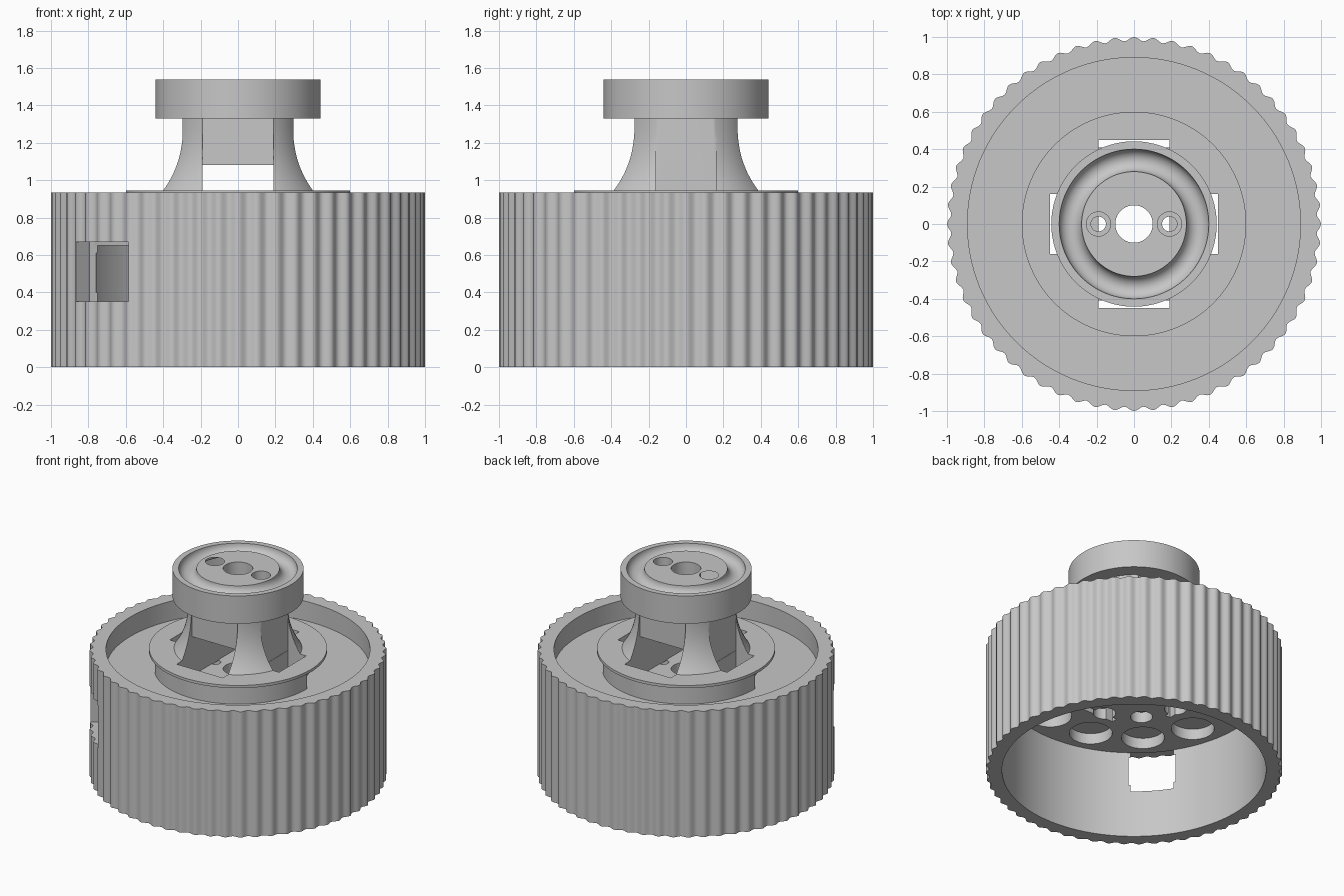
import bpy, bmesh
from math import cos, sin, pi, radians
from mathutils import Matrix

if "Cube" in bpy.data.objects:
    bpy.data.objects.remove(bpy.data.objects["Cube"])

grey = bpy.data.materials.new("plain grey")
grey.use_nodes = True
grey.diffuse_color = (0.57, 0.57, 0.57, 1)
grey.node_tree.nodes["Principled BSDF"].inputs["Base Color"].default_value = (0.57, 0.57, 0.57, 1)


def to_object(name, bm):
    mesh = bpy.data.meshes.new(name)
    bm.to_mesh(mesh)
    bm.free()
    mesh.materials.append(grey)
    obj = bpy.data.objects.new(name, mesh)
    bpy.context.collection.objects.link(obj)
    return obj


def lathe(name, profile, segments=128, ripple=lambda r, a: r):
    """Revolve a closed, counter-clockwise (radius, height) loop around z."""
    bm = bmesh.new()
    rings = []
    for i in range(segments):
        a = 2 * pi * i / segments
        rings.append([bm.verts.new((ripple(r, a) * cos(a), ripple(r, a) * sin(a), z))
                      for r, z in profile])
    n = len(profile)
    for i in range(segments):
        p, q = rings[i], rings[(i + 1) % segments]
        for j in range(n):
            k = (j + 1) % n
            bm.faces.new((p[j], q[j], q[k], p[k]))
    return to_object(name, bm)


def box(x0, x1, y0, y1, z0, z1, turn=0):
    bm = bmesh.new()
    bmesh.ops.create_cube(bm, size=1)
    m = (Matrix.Rotation(radians(turn), 4, 'Z')
         @ Matrix.Translation(((x0 + x1) / 2, (y0 + y1) / 2, (z0 + z1) / 2))
         @ Matrix.Diagonal((x1 - x0, y1 - y0, z1 - z0, 1)))
    bm.transform(m)
    return to_object("cutter", bm)


def rod(x, y, r, z0, z1):
    bm = bmesh.new()
    bmesh.ops.create_cone(bm, cap_ends=True, segments=40, radius1=r, radius2=r, depth=z1 - z0,
                          matrix=Matrix.Translation((x, y, (z0 + z1) / 2)))
    return to_object("cutter", bm)


def carve(obj, cutters):
    """Subtract the cutters; try another solver if one leaves the mesh unchanged."""
    bpy.context.view_layer.objects.active = obj
    for c in cutters:
        c.hide_render = True
        before = len(obj.data.vertices)
        for solver in ('EXACT', 'MANIFOLD', 'FLOAT'):
            mod = obj.modifiers.new("cut", 'BOOLEAN')
            mod.operation = 'DIFFERENCE'
            mod.solver = solver
            mod.object = c
            bpy.context.view_layer.update()
            bpy.ops.object.modifier_apply(modifier=mod.name)
            if len(obj.data.vertices) != before:
                break
        bpy.data.objects.remove(c)


def around(count, radius, start=0):
    for i in range(count):
        a = radians(start) + 2 * pi * i / count
        yield radius * cos(a), radius * sin(a)


def side_slots(x0, x1, y, z0, z1, turn=0):
    """A pair of opposite rectangular slots."""
    return [box(x0, x1, -y, y, z0, z1, turn + s) for s in (0, 180)]


def screw_holes(z0, z1, r=0.04):
    return [rod(x, 0, r, z0, z1) for x in (-0.19, 0.19)]


# fluted outer drum with a framed window
drum = lathe("fluted_drum", [(0.89, 0), (1, 0), (1, 0.935), (0.89, 0.935)], 480,
             lambda r, a: r - 0.011 * (1 - cos(60 * a)) if r > 0.95 else r)
carve(drum, [box(0.7, 1.1, -0.16, 0.16, 0.4, 0.61, 222),
             box(0.878, 1.1, -0.21, 0.21, 0.35, 0.67, 222)])

# inner plate with round pockets underneath
plate = lathe("inner_plate", [(0.1, 0.65), (0.895, 0.65), (0.895, 0.79), (0.1, 0.79)])
pockets = [rod(x, y, 0.145, 0.6, 0.73) for x, y in around(12, 0.69, 15)]
pockets += [rod(x, y, 0.075, 0.6, 0.73) for x, y in around(10, 0.41, 7)]
carve(plate, pockets + side_slots(0.41, 0.452, 0.16, 0.6, 0.85)
      + side_slots(0.41, 0.452, 0.19, 0.6, 0.85, 90) + screw_holes(0.6, 0.85))

# hub with a thin flange, a deep cross slot and two side notches
hub = lathe("flanged_hub", [(0.1, 0.785), (0.565, 0.785), (0.565, 0.92), (0.6, 0.925),
                            (0.6, 0.945), (0.1, 0.945)])
carve(hub, [box(-0.19, 0.19, -0.45, 0.45, 0.7, 1)]
      + side_slots(0.3, 0.45, 0.16, 0.7, 1)
      + side_slots(0.48, 0.7, 0.21, 0.7, 0.9, 22))

# flared neck, opened front to back and recessed on all four sides
flare = [(0.334 + 0.1 * (1 - t / 16) ** 2.7, 0.94 + 0.395 * t / 16) for t in range(17)]
neck = lathe("flared_neck", [(0.1, 0.94)] + flare + [(0.1, 1.335)])
carve(neck, [box(-0.19, 0.19, -0.6, 0.6, 0.9, 1.08)]
      + side_slots(0.268, 0.6, 0.19, 0.9, 1.4, 90)
      + side_slots(0.298, 0.6, 0.16, 0.9, 1.4)
      + screw_holes(0.9, 1.4))

# top knob with a rounded groove and counterbored holes
groove = [(0.34 + 0.06 * cos(pi * i / 14), 1.537 - 0.06 * sin(pi * i / 14)) for i in range(15)]
knob = lathe("top_knob", [(0.1, 1.33), (0.442, 1.33), (0.442, 1.537)] + groove + [(0.1, 1.537)])
carve(knob, screw_holes(1.2, 1.6) + screw_holes(1.44, 1.65, 0.065))

# smooth curved walls, crisp edges
bpy.ops.object.select_all(action='DESELECT')
for part in (drum, plate, hub, neck, knob):
    part.select_set(True)
bpy.context.view_layer.objects.active = drum
bpy.ops.object.shade_smooth_by_angle(angle=radians(30))
